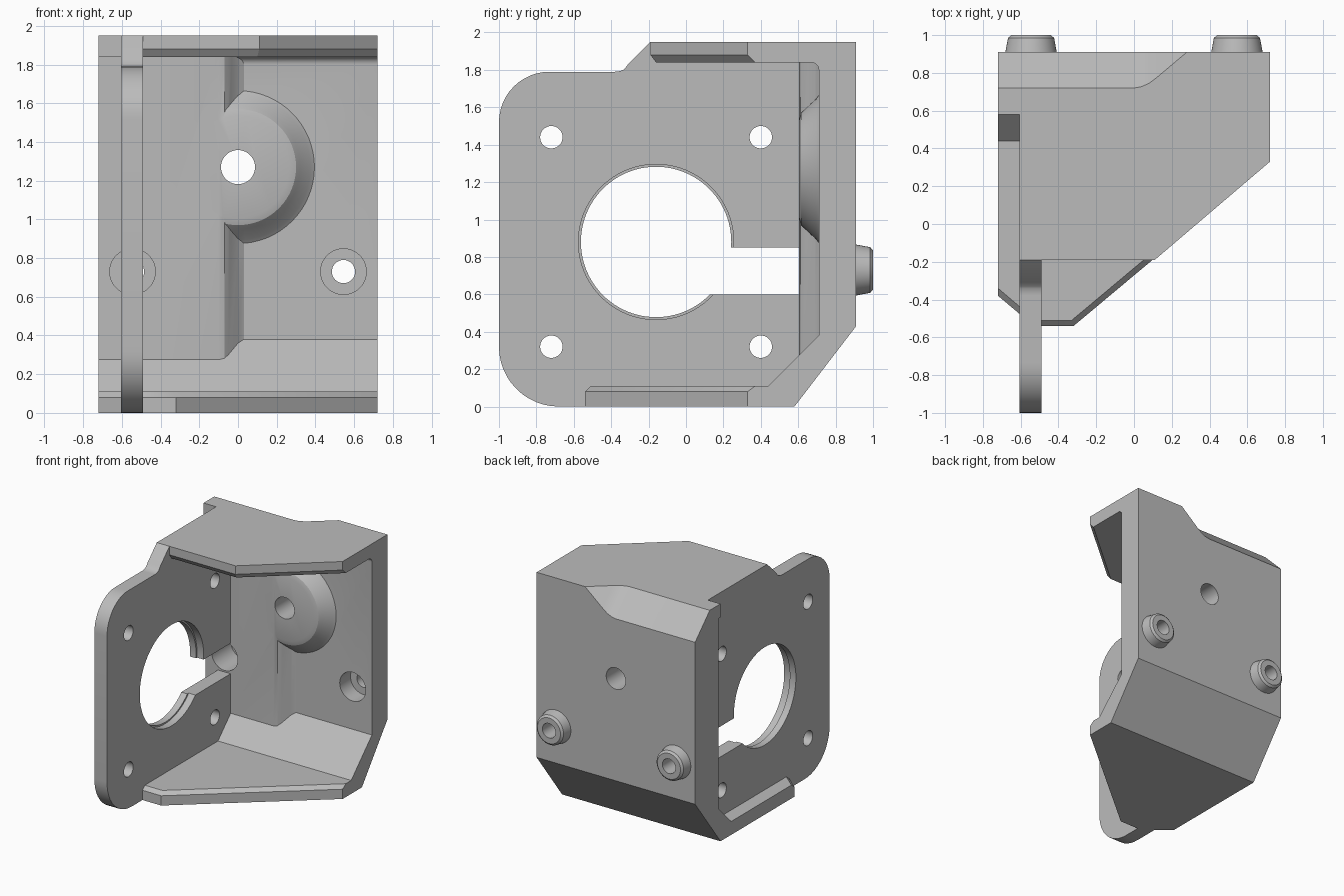
import bpy, bmesh
from math import cos, sin, pi, radians

cube = bpy.data.objects.get("Cube")
if cube:
    bpy.data.objects.remove(cube, do_unlink=True)

grey = bpy.data.materials.new("plain_grey")
grey.use_nodes = True
colour = (0.5, 0.5, 0.5, 1)
grey.diffuse_color = colour
grey.node_tree.nodes["Principled BSDF"].inputs["Base Color"].default_value = colour


def loft(name, rings):
    """Solid through matching rings of points, capped at both ends."""
    bm = bmesh.new()
    rows = [[bm.verts.new(p) for p in ring] for ring in rings]
    n = len(rows[0])
    for a, b in zip(rows, rows[1:]):
        for i in range(n):
            j = (i + 1) % n
            bm.faces.new((a[i], a[j], b[j], b[i]))
    bm.faces.new(rows[0])
    bm.faces.new(rows[-1])
    bmesh.ops.recalc_face_normals(bm, faces=bm.faces)
    mesh = bpy.data.meshes.new(name)
    bm.to_mesh(mesh)
    bm.free()
    mesh.materials.append(grey)
    obj = bpy.data.objects.new(name, mesh)
    bpy.context.collection.objects.link(obj)
    return obj


def side_prism(name, outline, x0, x1):
    return loft(name, [[(x, y, z) for y, z in outline] for x in (x0, x1)])


def arc(cx, cy, r, a0, a1, n=12):
    angles = [radians(a0 + (a1 - a0) * i / n) for i in range(n + 1)]
    return [(cx + r * cos(a), cy + r * sin(a)) for a in angles]


def lathe_y(name, x, z, profile, n=64):
    """Round solid along y from (y, radius) pairs."""
    return loft(name, [[(x + r * cos(2 * pi * i / n), y, z + r * sin(2 * pi * i / n))
                        for i in range(n)] for y, r in profile])


def bore_x(name, y, z, r, x0, x1, n=48):
    return side_prism(name, arc(y, z, r, 0, 360, n)[:-1], x0, x1)


def combine(target, tool, operation):
    mod = target.modifiers.new(operation, "BOOLEAN")
    mod.operation, mod.solver, mod.object = operation, "EXACT", tool
    bpy.context.view_layer.objects.active = target
    bpy.ops.object.modifier_apply(modifier=mod.name)
    bpy.data.objects.remove(tool, do_unlink=True)


# Back wall with slanted foot and coved top
wall = [(.58, 0), (.91, .43), (.91, 1.95), (.58, 1.95), (.58, 1.84)]
wall += arc(.67, 1.80, .04, 90, 0, 6) + [(.71, .38), (.44, .11), (.44, 0)]
bracket = side_prism("motor_bracket", wall, -.72, .72)

# Top and bottom flanges with chamfered inner edges
top_edge = [(-.605, -.19), (.11, -.19), (.72, .33), (.72, .65), (-.605, .65)]
top_inset = [(-.605, -.16), (.10, -.16), (.72, .37), (.72, .65), (-.605, .65)]
base_edge = [(-.72, -.38), (-.53, -.54), (-.32, -.54), (.72, .33), (.72, .5), (-.72, .5)]
base_inset = [(-.72, -.34), (-.52, -.51), (-.33, -.51), (.72, .37), (.72, .5), (-.72, .5)]


def flange(name, edge, inset, levels):
    return loft(name, [[(x, y, z) for x, y in ring]
                       for ring, z in zip((edge, edge, inset), levels)])


parts = [flange("top_flange", top_edge, top_inset, (1.95, 1.88, 1.84)),
         flange("bottom_flange", base_edge, base_inset, (0, .08, .11))]

# Mounting plate with rounded corners
plate = [(.5, 0), (.65, .2), (.65, 1.95), (-.19, 1.95), (-.31, 1.83)]
plate += arc(-.38, 1.89, .10, 300, 270, 4)
plate += arc(-.73, 1.52, .27, 90, 180) + arc(-.68, .32, .32, 180, 270)
parts.append(side_prism("mounting_plate", plate, -.605, -.49))

# Thickened pad and round boss on the inner wall
pad = [(-.72, .605), (-.10, .605), (-.07, .612), (-.05, .63), (0, .69), (.03, .71),
       (.03, .74), (-.72, .74)]
parts.append(loft("wall_pad", [[(x, y, z) for x, y in pad] for z in (.27, 1.9)]))
parts.append(lathe_y("wall_boss", 0, 1.27,
                     [(.75, .40), (.71, .395), (.695, .375), (.635, .32),
                      (.615, .30), (.605, .265)]))

# Locating studs on the back
for x in (-.545, .545):
    parts.append(lathe_y("stud", x, .73, [(.85, .14), (.91, .136), (.985, .122), (1, .105)]))
for part in parts:
    combine(bracket, part, "UNION")

# Bores through the wall and studs
cutters = [lathe_y("wall_bore", 0, 1.27, [(.5, .088), (1.1, .088)])]
for x in (-.545, .545):
    cutters.append(lathe_y("stud_bore", x, .73, [(.5, .06), (1.1, .06)], 32))
    cutters.append(lathe_y("counterbore", x, .73, [(.55, .118), (.85, .118)], 48))

# Motor opening, cable slot and screw holes in the plate
cutters.append(bore_x("motor_opening", -.16, .88, .402, -.8, -.4, 96))
cutters.append(bore_x("opening_step", -.16, .88, .415, -.55, -.4, 96))
cutters.append(side_prism("cable_slot", [(.1, .6), (.604, .6), (.604, .85), (.1, .85)], -.62, -.4))
for y in (-.72, .4):
    for z in (.32, 1.44):
        cutters.append(bore_x("screw_hole", y, z, .06, -.8, -.4, 32))

# Slanted relief along the upper back edge, fading out on one side
relief = [(-1, .19), (0, .19), (.04, .183), (.08, .165), (.12, .135), (.28, 0),
          (.5, -.19), (-1, -.19)]
cutters.append(loft("edge_relief", [[(x, .91 - d + t, 1.95 - t) for x, d in relief]
                                    for t in (-.5, .7)]))
for cutter in cutters:
    combine(bracket, cutter, "DIFFERENCE")

bpy.ops.object.select_all(action="DESELECT")
bracket.select_set(True)
bpy.context.view_layer.objects.active = bracket
bpy.ops.object.shade_smooth_by_angle(angle=radians(28))
